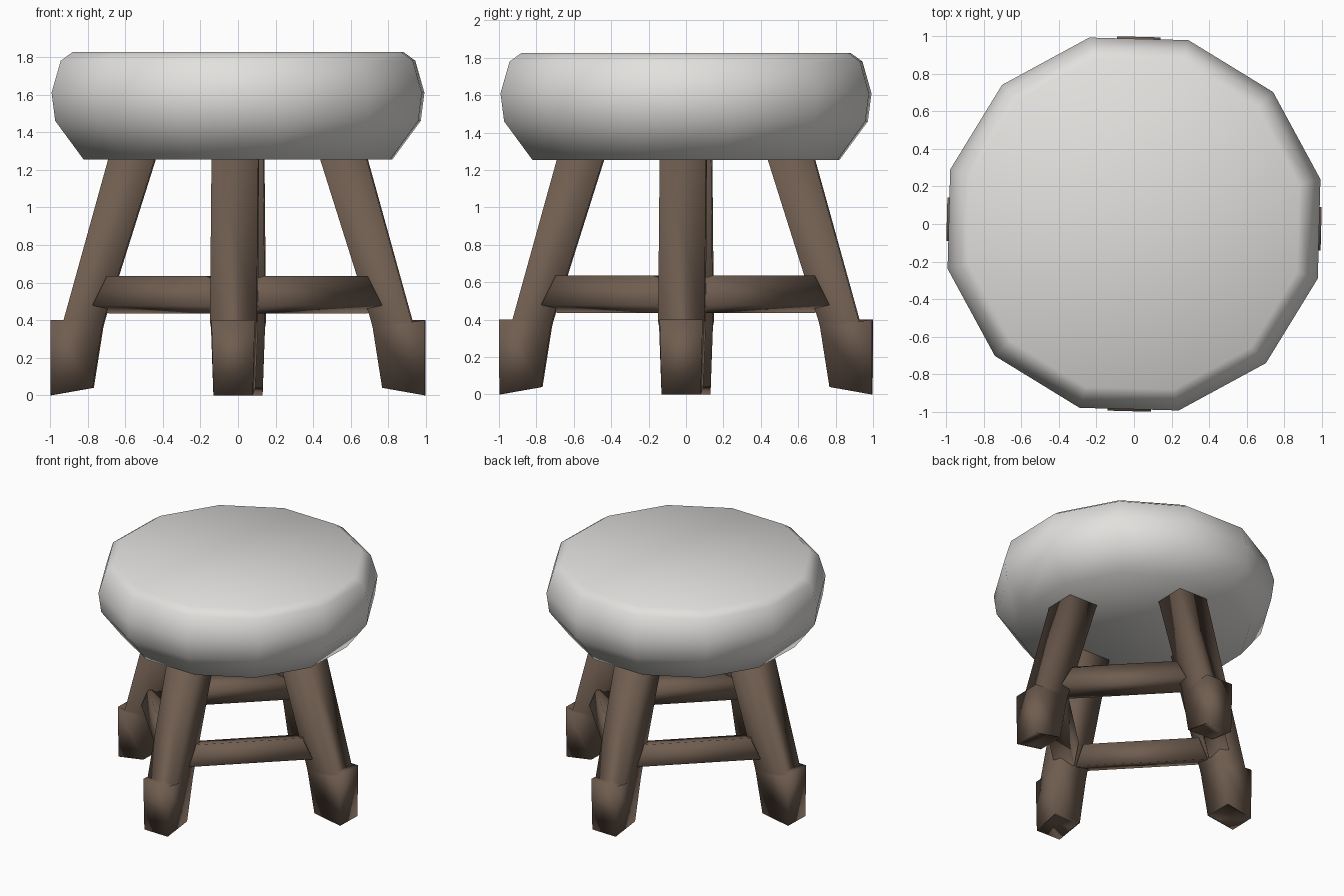
import bpy, bmesh, math
from mathutils import Matrix

if "Cube" in bpy.data.objects:
    bpy.data.objects.remove(bpy.data.objects["Cube"])

TWIST = math.radians(-1.5)   # the whole stool is turned slightly


def material(name, rgb):
    m = bpy.data.materials.new(name)
    m.diffuse_color = (*rgb, 1)
    m.use_nodes = True
    m.node_tree.nodes["Principled BSDF"].inputs["Base Color"].default_value = m.diffuse_color
    return m


cushion_grey = material("cushion_grey", (0.76, 0.75, 0.73))
wood_brown = material("wood_brown", (0.16, 0.11, 0.08))


def loft(name, rings, mat, angle=0.0):
    """Skin a list of closed rings, cap both ends, turn about z."""
    bm = bmesh.new()
    loops = [[bm.verts.new(p) for p in ring] for ring in rings]
    n = len(loops[0])
    for a, b in zip(loops, loops[1:]):
        for i in range(n):
            j = (i + 1) % n
            bm.faces.new((a[i], a[j], b[j], b[i]))
    bm.faces.new(loops[0])
    bm.faces.new(loops[-1])
    bmesh.ops.recalc_face_normals(bm, faces=bm.faces)
    bm.transform(Matrix.Rotation(angle + TWIST, 4, 'Z'))
    for f in bm.faces:
        f.smooth = True
    mesh = bpy.data.meshes.new(name)
    bm.to_mesh(mesh)
    bm.free()
    mesh.materials.append(mat)
    obj = bpy.data.objects.new(name, mesh)
    bpy.context.collection.objects.link(obj)
    return obj


# Twelve-sided cushion: (radius, height) profile
profile = [(0.845, 1.255), (1.0, 1.46), (1.02, 1.61), (0.97, 1.78), (0.905, 1.826)]
loft("seat_cushion",
     [[(r * math.cos(math.radians(15 + 30 * k)), r * math.sin(math.radians(15 + 30 * k)), z)
       for k in range(12)] for r, z in profile], cushion_grey)

# Square leg with a flared foot: inner r, z, half width; outer r, z, half width
leg_rings = [
    (0.42, 1.32, 0.123, 0.67, 1.32, 0.123),
    (0.71, 0.40, 0.125, 0.928, 0.39, 0.125),
    (0.72, 0.36, 0.125, 0.996, 0.40, 0.115),
    (0.77, 0.04, 0.112, 0.996, 0.00, 0.105),
    (0.785, 0.04, 0.105, 0.865, 0.04, 0.105),
]
leg = [[(ri, -wi, zi), (ro, -wo, zo), (ro, wo, zo), (ri, wi, zi)]
       for ri, zi, wi, ro, zo, wo in leg_rings]

# Tilted square stretcher: distance from centre, height, half length
section = [(0.60, 0.635, 0.38), (0.64, 0.48, 0.45), (0.49, 0.435, 0.48), (0.45, 0.595, 0.42)]
stretcher = [[(d, s * h, z) for d, z, h in section] for s in (-1, 1)]

for k, side in enumerate(("right", "back", "left", "front")):
    loft(side + "_leg", leg, wood_brown, k * math.pi / 2)
for k, side in enumerate(("back_right", "back_left", "front_left", "front_right")):
    loft(side + "_stretcher", stretcher, wood_brown, (k + 0.5) * math.pi / 2)
